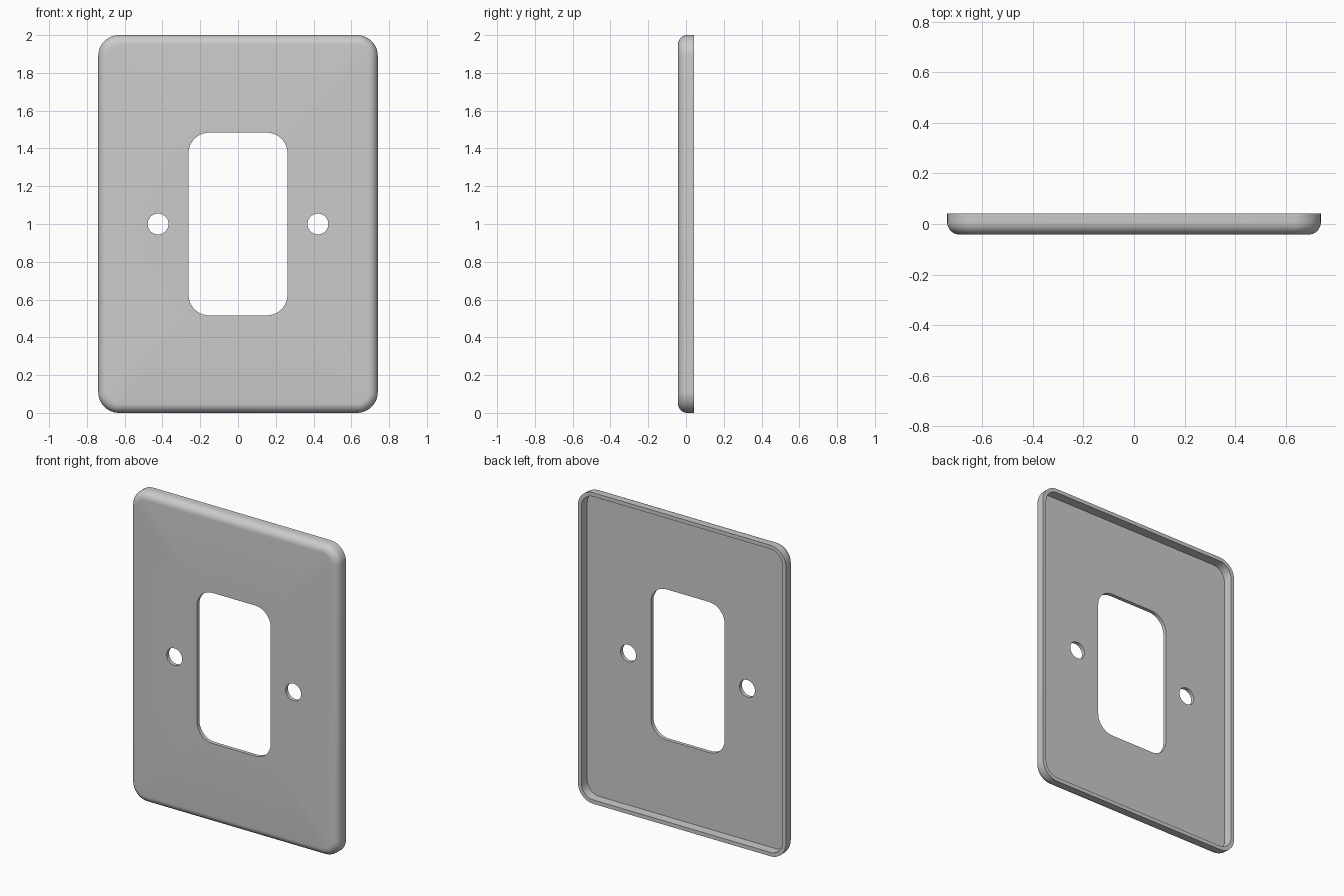
import bpy
import bmesh
from math import sin, cos, pi, radians

cube = bpy.data.objects.get("Cube")
if cube:
    bpy.data.objects.remove(cube, do_unlink=True)

HALF_W, HALF_H, MID_Z = 0.74, 1.0, 1.0
FRONT, BACK, FLOOR = -0.042, 0.042, -0.018
CORNER, FILLET, RIM = 0.11, 0.05, 0.025
SEGMENTS = 10

grey = bpy.data.materials.new("plate grey")
grey.use_nodes = True
grey.diffuse_color = (0.6, 0.6, 0.6, 1)
grey.node_tree.nodes["Principled BSDF"].inputs["Base Color"].default_value = (0.6, 0.6, 0.6, 1)

bm = bmesh.new()


def rounded_loop(y, half_w, half_h, radius, cx=0.0):
    """Ring of vertices around a rounded rectangle at depth y."""
    ring = []
    for quarter, (sx, sz) in enumerate([(1, 1), (-1, 1), (-1, -1), (1, -1)]):
        for i in range(SEGMENTS + 1):
            a = (quarter + i / SEGMENTS) * pi / 2
            ring.append(bm.verts.new((
                cx + sx * (half_w - radius) + radius * cos(a), y,
                MID_Z + sz * (half_h - radius) + radius * sin(a))))
    return ring


def outline(y, inset):
    return rounded_loop(y, HALF_W - inset, HALF_H - inset, CORNER - inset)


def bridge(a, b):
    n = len(a)
    for i in range(n):
        j = (i + 1) % n
        bm.faces.new((a[i], a[j], b[j], b[i]))


def fill(loops):
    """Flat face bounded by the first loop, with the others as holes."""
    edges = [bm.edges.get((r[i - 1], r[i])) for r in loops for i in range(len(r))]
    bmesh.ops.triangle_fill(bm, edges=edges, use_beauty=True, normal=(0, -1, 0))


# Shell section: cavity wall, back rim, side and rounded front edge
rings = [outline(FLOOR, RIM), outline(BACK, RIM), outline(BACK, 0)]
for k in range(9):
    a = k / 8 * pi / 2
    rings.append(outline(FRONT + FILLET * (1 - sin(a)), FILLET * (1 - cos(a))))
for a, b in zip(rings, rings[1:]):
    bridge(a, b)

# Central window and the two screw holes
front_loops, floor_loops = [rings[-1]], [rings[0]]
for half_w, half_h, radius, cx in [(0.262, 0.484, 0.11, 0),
                                   (0.055, 0.055, 0.055 - 1e-4, -0.423),
                                   (0.055, 0.055, 0.055 - 1e-4, 0.423)]:
    front = rounded_loop(FRONT, half_w, half_h, radius, cx)
    back = rounded_loop(FLOOR, half_w, half_h, radius, cx)
    bridge(front, back)
    front_loops.append(front)
    floor_loops.append(back)

# Front face and cavity floor
fill(front_loops)
fill(floor_loops)
bmesh.ops.recalc_face_normals(bm, faces=bm.faces[:])

mesh = bpy.data.meshes.new("wall_plate")
bm.to_mesh(mesh)
bm.free()
mesh.materials.append(grey)
plate = bpy.data.objects.new("wall_plate", mesh)
bpy.context.collection.objects.link(plate)
bpy.context.view_layer.objects.active = plate
plate.select_set(True)
bpy.ops.object.shade_smooth_by_angle(angle=radians(30))
